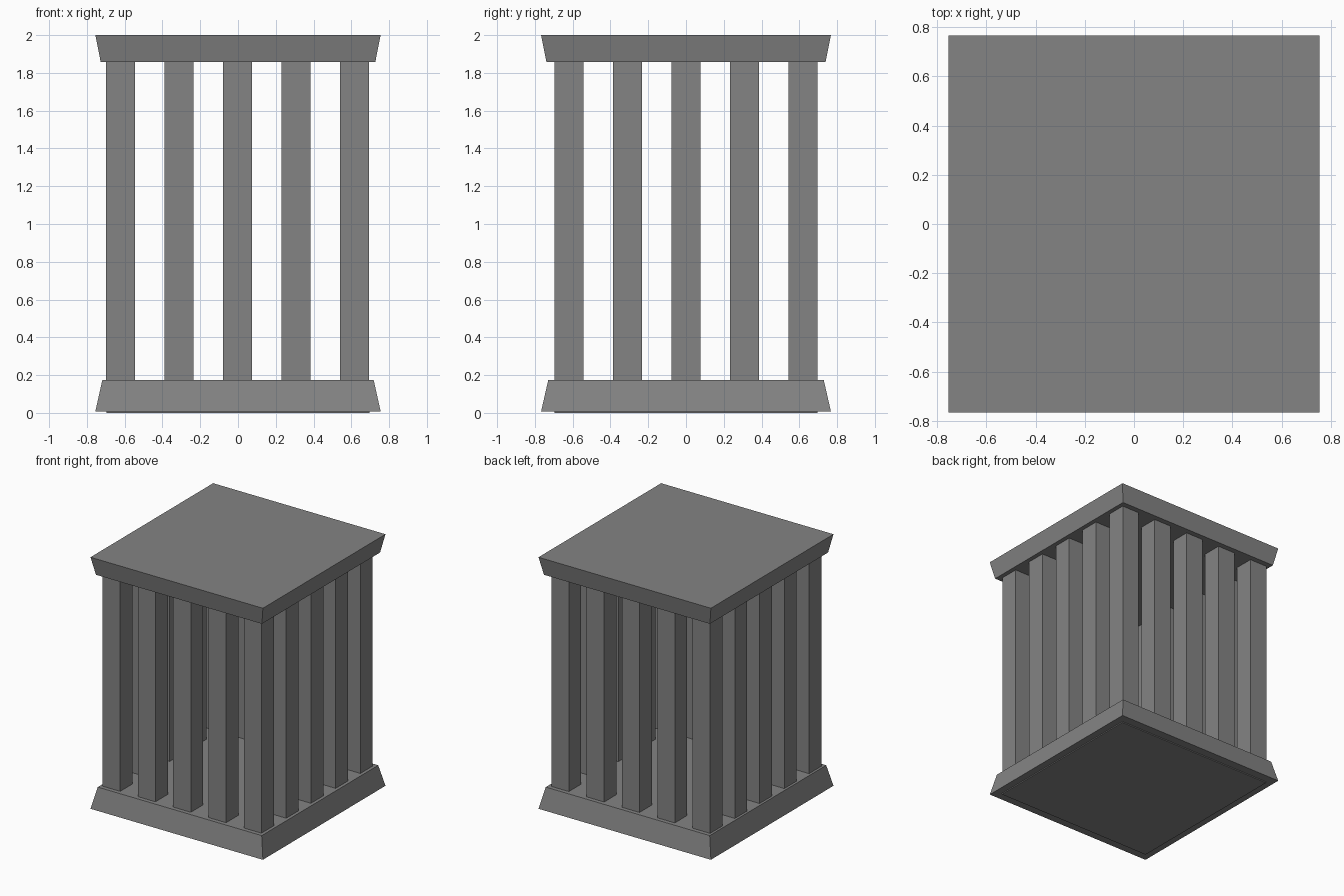
import bpy, bmesh

if "Cube" in bpy.data.objects:
    bpy.data.objects.remove(bpy.data.objects["Cube"])

# Dark grey for every part
dark = bpy.data.materials.new("dark_grey")
dark.diffuse_color = (0.23, 0.23, 0.23, 1)
dark.use_nodes = True
dark.node_tree.nodes["Principled BSDF"].inputs["Base Color"].default_value = dark.diffuse_color


def frustum(name, z0, half0, z1, half1, centre=(0, 0)):
    """Rectangular block whose bottom and top half-sizes may differ."""
    bm = bmesh.new()
    bmesh.ops.create_cube(bm, size=2)
    for v in bm.verts:
        hx, hy = half1 if v.co.z > 0 else half0
        v.co = (centre[0] + v.co.x * hx, centre[1] + v.co.y * hy,
                z1 if v.co.z > 0 else z0)
    mesh = bpy.data.meshes.new(name)
    bm.to_mesh(mesh)
    bm.free()
    mesh.materials.append(dark)
    obj = bpy.data.objects.new(name, mesh)
    bpy.context.collection.objects.link(obj)
    return obj


BASE_TOP, CAP_BOTTOM = 0.175, 1.858
POST, SPACING, X_SHIFT = 0.077, 0.3095, -0.003

# Foot plate, tapered base and flared cap
frustum("foot_plate", 0, (0.697, 0.697), 0.05, (0.697, 0.697))
frustum("base", 0.008, (0.755, 0.767), BASE_TOP, (0.718, 0.729))
frustum("cap", CAP_BOTTOM, (0.727, 0.739), 2.0, (0.755, 0.767))

# Square posts around the perimeter, five per side
for i in range(-2, 3):
    for j in range(-2, 3):
        if max(abs(i), abs(j)) == 2:
            frustum(f"post_{i + 2}_{j + 2}", BASE_TOP - 0.01, (POST, POST),
                    CAP_BOTTOM + 0.01, (POST, POST),
                    (i * SPACING + X_SHIFT, j * SPACING))
